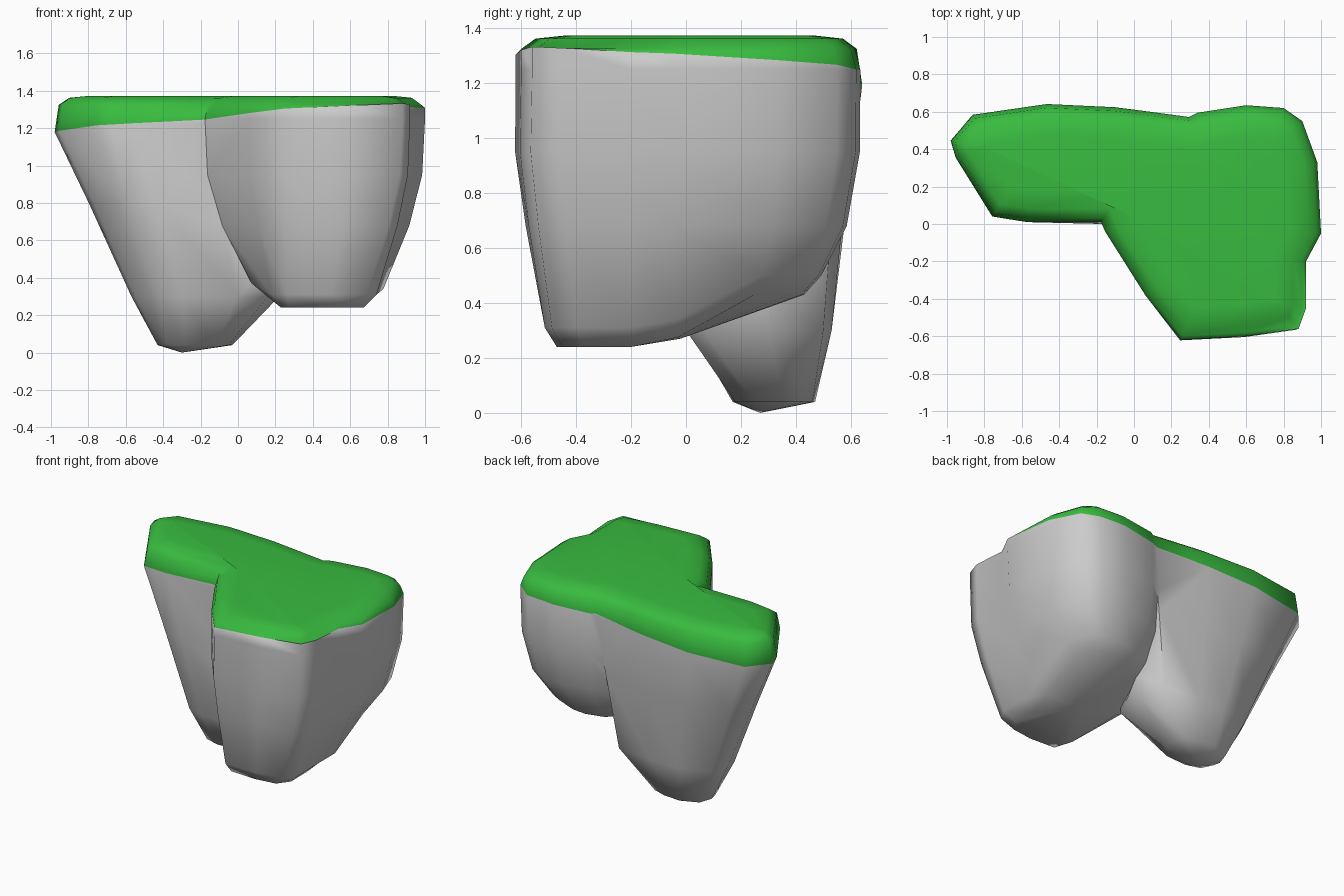
import bpy, bmesh
from mathutils import Vector

if "Cube" in bpy.data.objects:
    bpy.data.objects.remove(bpy.data.objects["Cube"])


def loft(name, rings, tip):
    """Skin closed rings from top to bottom, closing the base on a tip point."""
    bm = bmesh.new()
    loops = [[bm.verts.new(p) for p in r] for r in rings]
    n = len(loops[0])
    for a, b in zip(loops, loops[1:]):
        for i in range(n):
            j = (i + 1) % n
            bm.faces.new((a[i], b[i], b[j], a[j]))
    bm.faces.new(loops[0])
    end = bm.verts.new(tip)
    for i in range(n):
        bm.faces.new((loops[-1][i], end, loops[-1][(i + 1) % n]))
    bmesh.ops.recalc_face_normals(bm, faces=bm.faces)
    me = bpy.data.meshes.new(name)
    bm.to_mesh(me)
    bm.free()
    ob = bpy.data.objects.new(name, me)
    bpy.context.collection.objects.link(ob)
    return ob


def at(outline, z):
    return [(x, y, z) for x, y in outline]


def blend(a, b, t, s=1.0, cx=0.45):
    """Mix two outlines, then swell about the lobe axis."""
    return [(cx + (p[0] + (q[0] - p[0]) * t - cx) * s, (p[1] + (q[1] - p[1]) * t) * s)
            for p, q in zip(a, b)]


# back left lobe: long pointed root
a_top = [(-1, .45), (-.97, .36), (-.76, .04), (-.57, .01), (-.1, .01), (.2, .06),
         (.34, .3), (.31, .57), (-.1, .625), (-.47, .645), (-.88, .59)]
a_mid = [(-.57, .36), (-.55, .25), (-.42, .06), (-.3, .02), (0, 0), (.16, .06),
         (.22, .3), (.17, .5), (-.1, .53), (-.3, .53), (-.52, .46)]
a_low = [(-.43, .33), (-.42, .28), (-.38, .2), (-.28, .17), (-.12, .18), (-.05, .25),
         (-.03, .36), (-.06, .43), (-.15, .46), (-.28, .47), (-.4, .42)]
island = loft("floating_island",
              [at(a_top, 1.6), at(a_top, 1.22), at(blend(a_top, a_mid, .47), .8),
               at(a_mid, .3), at(a_low, .04)], (-.3, .27, 0))

# front right lobe: bulky block with a stepped base
b_top = [(.25, -.62), (.6, -.6), (.88, -.56), (.92, -.45), (.92, -.2), (1, -.05), (.98, .33),
         (.9, .55), (.8, .62), (.6, .635), (.34, .595), (-.05, .4), (-.18, .0), (.06, -.38)]
b_low = [(.27, -.46), (.46, -.47), (.61, -.45), (.67, -.37), (.67, -.2), (.69, -.03), (.7, .25),
         (.66, .38), (.58, .42), (.48, .43), (.36, .4), (.22, .3), (.17, .0), (.23, -.33)]


def base_z(y):
    return .24 + .19 * min(1, max(0, (y + .07) / .22))


b_base = [(x, y, base_z(y)) for x, y in b_low]
b_heel = [(x, y, base_z(y) + .07) for x, y in blend(b_top, b_low, .74, 1.02)]
lobe = loft("right_lobe",
            [at(b_top, 1.7), at(b_top, 1.25), at(blend(b_top, b_low, .1, 1.03), .95),
             at(blend(b_top, b_low, .3, 1.02), .68), b_heel, b_base], (.46, -.02, .27))

# merge the lobes
mod = island.modifiers.new("merge", 'BOOLEAN')
mod.operation, mod.solver, mod.object = 'UNION', 'EXACT', lobe
bpy.context.view_layer.objects.active = island
island.select_set(True)
bpy.ops.object.modifier_apply(modifier=mod.name)
bpy.data.objects.remove(lobe)

# trim the top and grow the rounded grass cap from the cut
grass = bpy.data.materials.new("grass")
grass.diffuse_color = (.04, .5, .05, 1)
grass.use_nodes = True
grass.node_tree.nodes["Principled BSDF"].inputs["Base Color"].default_value = grass.diffuse_color
rock = bpy.data.materials.new("rock")
rock.diffuse_color = (.6, .6, .6, 1)
rock.use_nodes = True
rock.node_tree.nodes["Principled BSDF"].inputs["Base Color"].default_value = rock.diffuse_color
me = island.data
me.materials.clear()
me.materials.append(rock)
me.materials.append(grass)
bm = bmesh.new()
bm.from_mesh(me)
for f in bm.faces:
    f.material_index = 0
bmesh.ops.bisect_plane(bm, geom=bm.verts[:] + bm.edges[:] + bm.faces[:],
                       plane_co=(0, 0, 1.255), plane_no=Vector((-.05, .06, 1)).normalized(),
                       clear_outer=True)
bmesh.ops.remove_doubles(bm, verts=bm.verts, dist=.012)
rim = [e for e in bm.edges if e.is_boundary]
new = bmesh.ops.holes_fill(bm, edges=rim, sides=0)["faces"]
cap = max(new, key=lambda f: f.calc_area())
for width, z in ((.02, 1.325), (.05, 1.362), (.1, 1.373)):
    side = bmesh.ops.inset_region(bm, faces=[cap], thickness=width, use_even_offset=True)
    for f in side["faces"]:
        f.material_index = 1
    for v in cap.verts:
        v.co.z = z
cap.material_index = 1
bmesh.ops.recalc_face_normals(bm, faces=bm.faces)
bmesh.ops.triangulate(bm, faces=[cap])
bm.to_mesh(me)
bm.free()
bpy.ops.object.shade_smooth_by_angle(angle=1.1)
